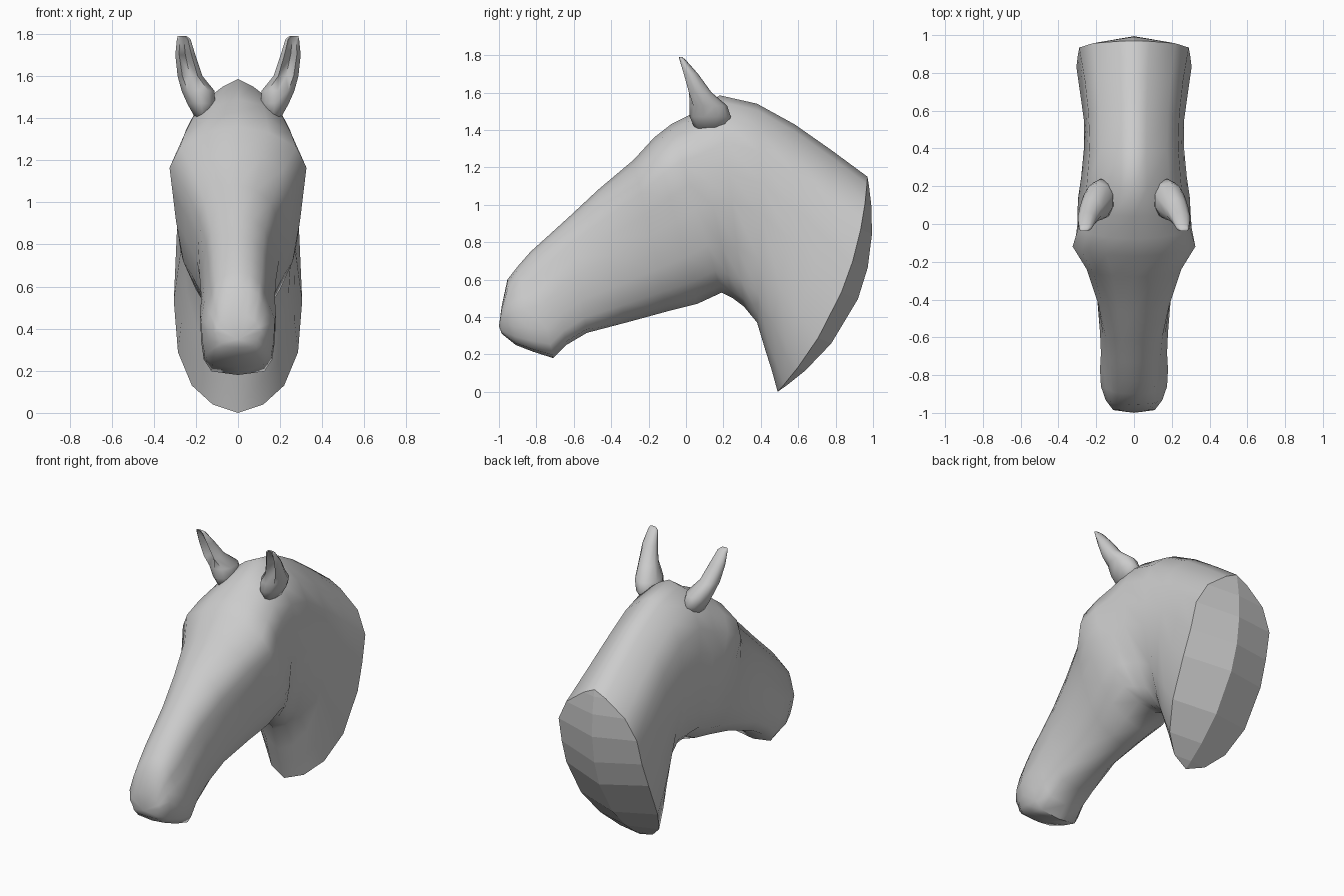
import bpy, bmesh, math
from mathutils import Vector

if "Cube" in bpy.data.objects:
    bpy.data.objects.remove(bpy.data.objects["Cube"])

# section: top y, top z, bottom y, bottom z, half widths (upper, middle, lower), backward bow
SECTIONS = [
    (-0.985, 0.46, -0.985, 0.31, .09, .11, .09, 0),
    (-0.955, 0.60, -0.91, 0.25, .115, .15, .14, 0),
    (-0.90, 0.67, -0.82, 0.215, .125, .175, .17, 0),
    (-0.83, 0.75, -0.71, 0.18, .135, .18, .175, 0),
    (-0.73, 0.84, -0.64, 0.25, .14, .175, .165, 0),
    (-0.62, 0.94, -0.53, 0.315, .15, .18, .16, 0),
    (-0.47, 1.08, -0.32, 0.37, .185, .195, .175, 0),
    (-0.28, 1.24, -0.10, 0.43, .25, .25, .22, 0),
    (-0.17, 1.36, 0.06, 0.47, .325, .295, .26, 0),
    (-0.08, 1.43, 0.19, 0.53, .295, .30, .275, 0),
    (0.04, 1.49, 0.25, 0.50, .265, .295, .245, 0),
    (0.18, 1.585, 0.31, 0.455, .25, .28, .20, 0),
    (0.38, 1.54, 0.38, 0.37, .235, .265, .205, .02),
    (0.58, 1.43, 0.425, 0.22, .24, .265, .24, .045),
    (0.78, 1.29, 0.46, 0.11, .26, .285, .27, .075),
    (0.97, 1.15, 0.49, 0.00, .29, .305, .285, .11),
]
# (depth fraction, which width, factor) down one side of a section
SIDE = [(.03, 0, .45), (.11, 0, .85), (.22, 0, 1), (.36, 0.5, 1), (.5, 1, 1),
        (.72, 2, 1), (.87, 2, .77), (.96, 2, .42)]
MUZZLE = SIDE[:-2] + [(.87, 2, .93), (.97, 2, .72)]
CREST = [(.03, 0, .28), (.11, 0, .75)] + SIDE[2:]


def centre(s, t, bow):
    top, bot = Vector((0, s[0], s[1])), Vector((0, s[2], s[3]))
    d = (bot - top).normalized()
    return top.lerp(bot, t) + Vector((0, -d.z, d.y)) * bow * 4 * t * (1 - t)


def ring(s):
    shape = MUZZLE if s[0] < -.6 else CREST if s[0] > .1 else SIDE
    half = []
    for t, k, f in shape:
        w = (s[4] + s[5]) / 2 if k == 0.5 else s[4 + k]
        half.append(centre(s, t, s[7]) + Vector((w * f, 0, 0)))
    mirror = [Vector((-p.x, p.y, p.z)) for p in reversed(half)]
    return [centre(s, 0, 0)] + half + [centre(s, 1, 0)] + mirror


def bridge(bm, rings):
    n = len(rings[0])
    for a, b in zip(rings, rings[1:]):
        for i in range(n):
            j = (i + 1) % n
            bm.faces.new((a[i], a[j], b[j], b[i]))


def finish(bm, name, angle):
    bmesh.ops.recalc_face_normals(bm, faces=bm.faces)
    me = bpy.data.meshes.new(name)
    bm.to_mesh(me)
    bm.free()
    ob = bpy.data.objects.new(name, me)
    bpy.context.collection.objects.link(ob)
    bpy.ops.object.select_all(action='DESELECT')
    ob.select_set(True)
    bpy.context.view_layer.objects.active = ob
    bpy.ops.object.shade_smooth_by_angle(angle=math.radians(angle))
    return ob


# head and neck: one loft that fans around the throat
bm = bmesh.new()
rings = [[bm.verts.new(p) for p in ring(s)] for s in SECTIONS]
bridge(bm, rings)

# rounded nose tip
tip = bm.verts.new((0, -1.0, 0.35))
first = rings[0]
for i in range(len(first)):
    bm.faces.new((first[i], first[(i + 1) % len(first)], tip))

# faceted, bulging cut face at the back of the neck
last, end, m = rings[-1], SECTIONS[-1], len(SIDE)
spine = [last[0]] + [bm.verts.new(centre(end, t, .205)) for t, _, _ in SIDE] + [last[m + 1]]
bm.faces.ensure_lookup_table()
cap_start = len(bm.faces)
for side in (1, -1):
    for i in range(m + 1):
        a, b = last[(side * i) % len(last)], last[(side * (i + 1)) % len(last)]
        bm.faces.new(list(dict.fromkeys((a, b, spine[i + 1], spine[i]))))
horse_head = finish(bm, "head_and_neck", 50)
for poly in horse_head.data.polygons[cap_start:]:
    poly.use_smooth = False

# ears: tapering loft with a hollow front; centre x, y, z, half width, half depth
EAR = [(.165, .13, 1.40, .04, .08), (.175, .13, 1.47, .07, .11),
       (.19, .12, 1.53, .082, .10), (.228, .07, 1.60, .062, .067),
       (.25, .022, 1.70, .05, .042), (.258, -.02, 1.775, .034, .018),
       (.265, -.03, 1.79, .022, .008)]
for sx, name in ((1, "ear_right"), (-1, "ear_left")):
    bm = bmesh.new()
    loops = []
    for k, (x, y, z, w, d) in enumerate(EAR):
        loop = []
        for i in range(10):
            a = 2 * math.pi * i / 10 - math.pi / 2
            depth = math.sin(a) * d
            if i == 0 and 3 <= k <= 5:
                depth = 0.1 * d
            loop.append(bm.verts.new((sx * (x + math.cos(a) * w), y + depth, z)))
        loops.append(loop)
    bridge(bm, loops)
    bm.faces.new(loops[0])
    bm.faces.new(loops[-1])
    finish(bm, name, 80)
